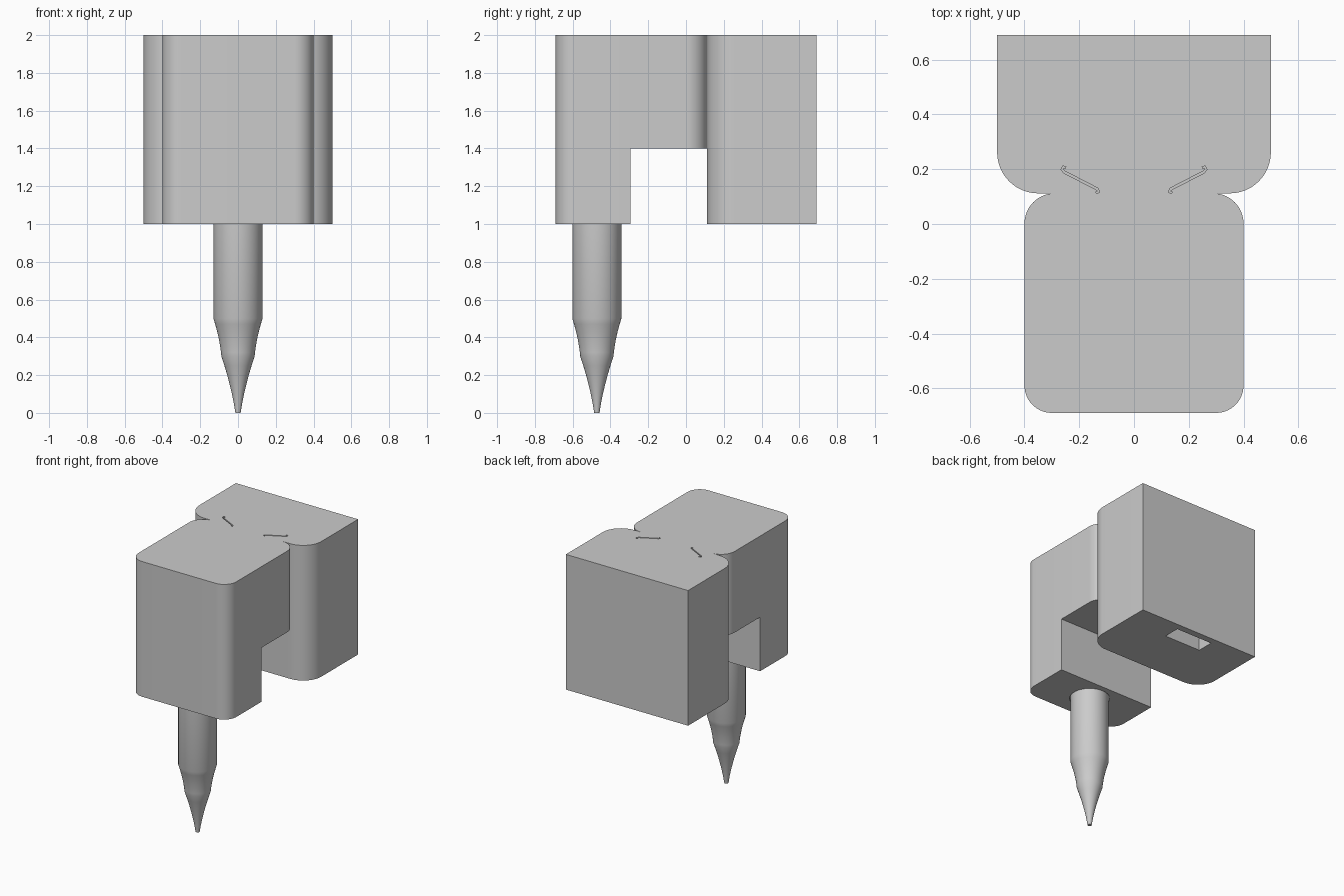
import bpy, bmesh
from math import pi, sin, cos, radians
from mathutils import Vector

cube = bpy.data.objects.get("Cube")
if cube:
    bpy.data.objects.remove(cube, do_unlink=True)

grey = bpy.data.materials.new("plain grey")
grey.use_nodes = True
grey.diffuse_color = (0.6, 0.6, 0.6, 1)
grey.node_tree.nodes["Principled BSDF"].inputs["Base Color"].default_value = (0.6, 0.6, 0.6, 1)

JOIN_Y = 0.112      # plane where the two blocks meet
HALF_Y = 0.69
TIP_Y = -0.472      # axis of the round tip


def arc(cx, cy, r, start, end, steps=14):
    angles = [radians(start + (end - start) * i / steps) for i in range(steps + 1)]
    return [(cx + r * cos(a), cy + r * sin(a)) for a in angles]


def prism(name, outline, z0, z1):
    """Extrude a flat outline from z0 to z1."""
    bm = bmesh.new()
    face = bm.faces.new([bm.verts.new((x, y, z0)) for x, y in outline])
    ext = bmesh.ops.extrude_face_region(bm, geom=[face])["geom"]
    bmesh.ops.translate(bm, vec=(0, 0, z1 - z0),
                        verts=[v for v in ext if isinstance(v, bmesh.types.BMVert)])
    bmesh.ops.recalc_face_normals(bm, faces=bm.faces)
    return finish(name, bm)


def finish(name, bm):
    mesh = bpy.data.meshes.new(name)
    bm.to_mesh(mesh)
    bm.free()
    obj = bpy.data.objects.new(name, mesh)
    mesh.materials.append(grey)
    bpy.context.collection.objects.link(obj)
    return obj


def rect(hx, y0, y1):
    return [(-hx, y0), (hx, y0), (hx, y1), (-hx, y1)]


def ribbon(path, width):
    """Closed outline of constant width around an open path."""
    pts = [Vector(p) for p in path]
    left, right = [], []
    for i, p in enumerate(pts):
        d = (pts[min(i + 1, len(pts) - 1)] - pts[max(i - 1, 0)]).normalized()
        n = Vector((-d.y, d.x)) * width / 2
        left.append(tuple(p + n))
        right.append(tuple(p - n))
    return left + right[::-1]


def select_only(obj):
    bpy.ops.object.select_all(action="DESELECT")
    obj.select_set(True)
    bpy.context.view_layer.objects.active = obj


def cut(target, cutter):
    mod = target.modifiers.new("cut", "BOOLEAN")
    mod.operation = "DIFFERENCE"
    mod.solver = "EXACT"
    mod.object = cutter
    select_only(target)
    bpy.ops.object.modifier_apply(modifier=mod.name)
    bpy.data.objects.remove(cutter, do_unlink=True)


# Body: rounded front block and wider back block joined at a neck
half = (arc(0.3, -HALF_Y + 0.1, 0.1, -90, 0)
        + arc(0.29, JOIN_Y - 0.11, 0.11, 0, 90)
        + arc(0.35, JOIN_Y + 0.15, 0.15, -90, 0)
        + [(0.5, HALF_Y)])
body = prism("body", half + [(-x, y) for x, y in reversed(half)], 1, 2)

# Notch under the rear of the front block
cut(body, prism("notch_cutter", rect(0.45, -0.295, JOIN_Y), 0.9, 1.4))

# Pocket in the underside of the back block
cut(body, prism("pocket_cutter", rect(0.15, 0.515, 0.64), 0.9, 1.5))

# Clearance hole for the tip
cut(body, prism("hole_cutter", arc(0, TIP_Y, 0.137, 0, 352.5, 47), 0.9, 1.1))

# Pair of thin hooked slits in the top
slit = [(0.138, 0.114), (0.129, 0.118), (0.133, 0.127),
        (0.255, 0.19), (0.263, 0.2), (0.259, 0.208), (0.25, 0.206)]
for side in (1, -1):
    path = [(side * x, y) for x, y in slit]
    cut(body, prism("slit_cutter", ribbon(path, 0.008), 1.95, 2.1))

# Tip: straight barrel, flared collar and concave point
profile = [(0, 1.1), (0.13, 1.1), (0.13, 0.5), (0.121, 0.47), (0.11, 0.43), (0.101, 0.39),
           (0.094, 0.35), (0.09, 0.32), (0.088, 0.3), (0.072, 0.25), (0.057, 0.2),
           (0.044, 0.15), (0.032, 0.1), (0.022, 0.05), (0.014, 0), (0, 0)]
bm = bmesh.new()
verts = [bm.verts.new((r, TIP_Y, z)) for r, z in profile]
edges = [bm.edges.new(pair) for pair in zip(verts, verts[1:])]
bmesh.ops.spin(bm, geom=verts + edges, cent=(0, TIP_Y, 0), axis=(0, 0, 1),
               angle=2 * pi, steps=48, use_duplicate=False)
bmesh.ops.remove_doubles(bm, verts=bm.verts, dist=0.0005)
bmesh.ops.recalc_face_normals(bm, faces=bm.faces)
tip = finish("pointed_tip", bm)

for obj in (body, tip):
    select_only(obj)
    bpy.ops.object.shade_smooth_by_angle(angle=radians(30))
